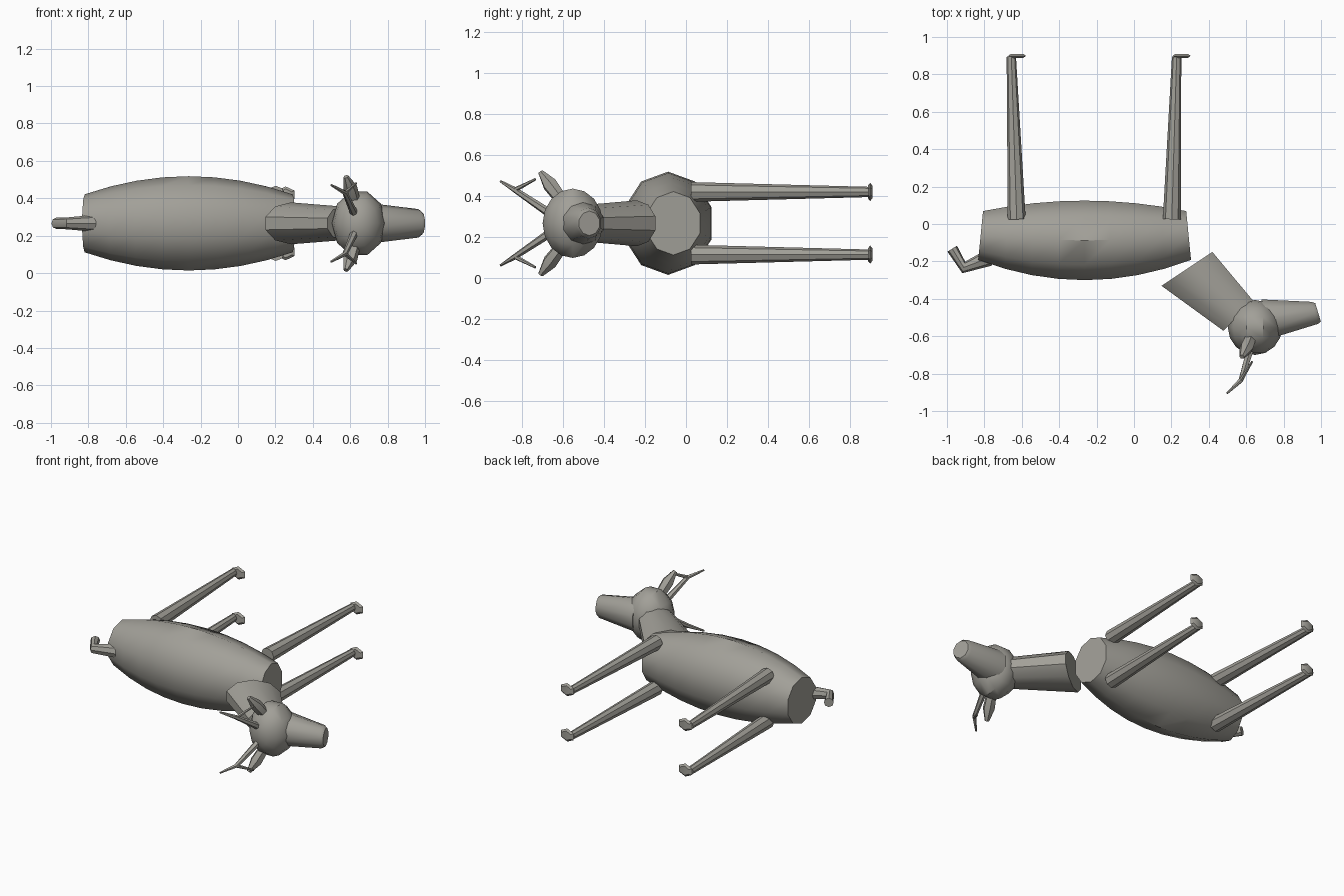
import bpy, bmesh, math
from mathutils import Vector

if "Cube" in bpy.data.objects:
    bpy.data.objects.remove(bpy.data.objects["Cube"])

MID = 0.266          # height of the animal's symmetry plane (it lies on its side)
mat = bpy.data.materials.new("warm grey")
mat.diffuse_color = (0.36, 0.35, 0.315, 1)
mat.use_nodes = True
mat.node_tree.nodes["Principled BSDF"].inputs["Base Color"].default_value = mat.diffuse_color


def loft(name, rings, n=10, smooth=40):
    """Skin elliptical rings (centre, half-axis u, half-axis v) into a closed solid."""
    bm = bmesh.new()
    loops = []
    for c, u, v in rings:
        loops.append([bm.verts.new(Vector(c) + Vector(u) * math.sin(a) + Vector(v) * math.cos(a))
                      for a in (2 * math.pi * i / n for i in range(n))])
    for a, b in zip(loops, loops[1:]):
        for i in range(n):
            j = (i + 1) % n
            bm.faces.new((a[i], a[j], b[j], b[i]))
    bm.faces.new(loops[0])
    bm.faces.new(loops[-1])
    bmesh.ops.recalc_face_normals(bm, faces=bm.faces)
    return finish(name, bm, smooth)


def finish(name, bm, smooth):
    me = bpy.data.meshes.new(name)
    bm.to_mesh(me)
    bm.free()
    me.materials.append(mat)
    me.polygons.foreach_set("use_smooth", [True] * len(me.polygons))
    me.set_sharp_from_angle(angle=math.radians(smooth))
    ob = bpy.data.objects.new(name, me)
    bpy.context.collection.objects.link(ob)
    return ob


def tube(name, pts, radii, n=8):
    """Tapered round tube along a path."""
    pts = [Vector(p) for p in pts]
    rings = []
    for i, (p, r) in enumerate(zip(pts, radii)):
        t = (pts[min(i + 1, len(pts) - 1)] - pts[max(i - 1, 0)]).normalized()
        u = t.cross(Vector((0, 0, 1))).normalized()
        rings.append((p, u * r, u.cross(t) * r))
    return loft(name, rings, n)


# barrel body, fullest in the middle
rings = []
for i in range(9):
    t = i / 4 - 1
    k = t * t
    hy = (0.2125 - 0.082 * k) / 0.951
    rings.append(((-0.264 + 0.556 * t, -0.0875 + 0.026 * k, MID),
                  (-0.0135 * t, hy, 0), (0, 0, 0.252 - 0.097 * k)))
loft("body", rings)

# neck and snout, with slanted ends
loft("neck", [((0.283, -0.24, MID), (0.143, 0.095, 0), (0, 0, 0.112)),
              ((0.557, -0.49, MID), (0.083, 0.085, 0), (0, 0, 0.09))])
loft("snout", [((0.705, -0.508, MID), (-0.025, 0.11, 0), (0, 0, 0.108)),
               ((0.965, -0.475, MID), (-0.02, 0.062, 0), (0, 0, 0.076)),
               ((0.984, -0.472, MID), (-0.016, 0.052, 0), (0, 0, 0.06))])

# head, a low-poly ball with its poles along y
bm = bmesh.new()
bmesh.ops.create_uvsphere(bm, u_segments=10, v_segments=8, radius=1)
for v in bm.verts:
    x, y, z = v.co
    v.co = (0.647 + 0.145 * y, -0.553 + 0.147 * z, MID + 0.178 * x)
bmesh.ops.recalc_face_normals(bm, faces=bm.faces)
finish("head", bm, 40)

# bent tail
tube("tail", [(-0.775, -0.18, MID), (-0.91, -0.232, MID), (-0.972, -0.132, MID)],
     [0.045, 0.032, 0.03])

for side, s in (("upper", 1), ("lower", -1)):
    def P(x, y, d):
        return (x, y, MID + s * d)

    # legs with flat hooves
    for part, x0, x1, xh in (("front", 0.202, 0.228, 0.255), ("back", -0.627, -0.656, -0.625)):
        tube(f"{part}_leg_{side}", [P(x0, 0.025, 0.153), P(x1, 0.895, 0.153)], [0.048, 0.025])
        loft(f"{part}_hoof_{side}",
             [(P(xh, y, 0.153), (0.055 * k, 0, 0), (0, 0, 0.044 * k))
              for y, k in ((0.888, 0.7), (0.899, 1), (0.91, 0.7))], 6)

    # leaf-shaped ear
    tube(f"ear_{side}", [P(0.625, -0.605, 0.11), P(0.6, -0.665, 0.19), P(0.577, -0.71, 0.25)],
         [0.032, 0.038, 0.014], 6)

    # forked antler
    tube(f"antler_beam_{side}",
         [P(0.625, -0.66, 0.045), P(0.572, -0.835, 0.163), P(0.498, -0.905, 0.205)],
         [0.022, 0.014, 0.006], 6)
    tube(f"antler_tine_{side}", [P(0.572, -0.835, 0.163), P(0.632, -0.735, 0.215)],
         [0.012, 0.006], 6)
